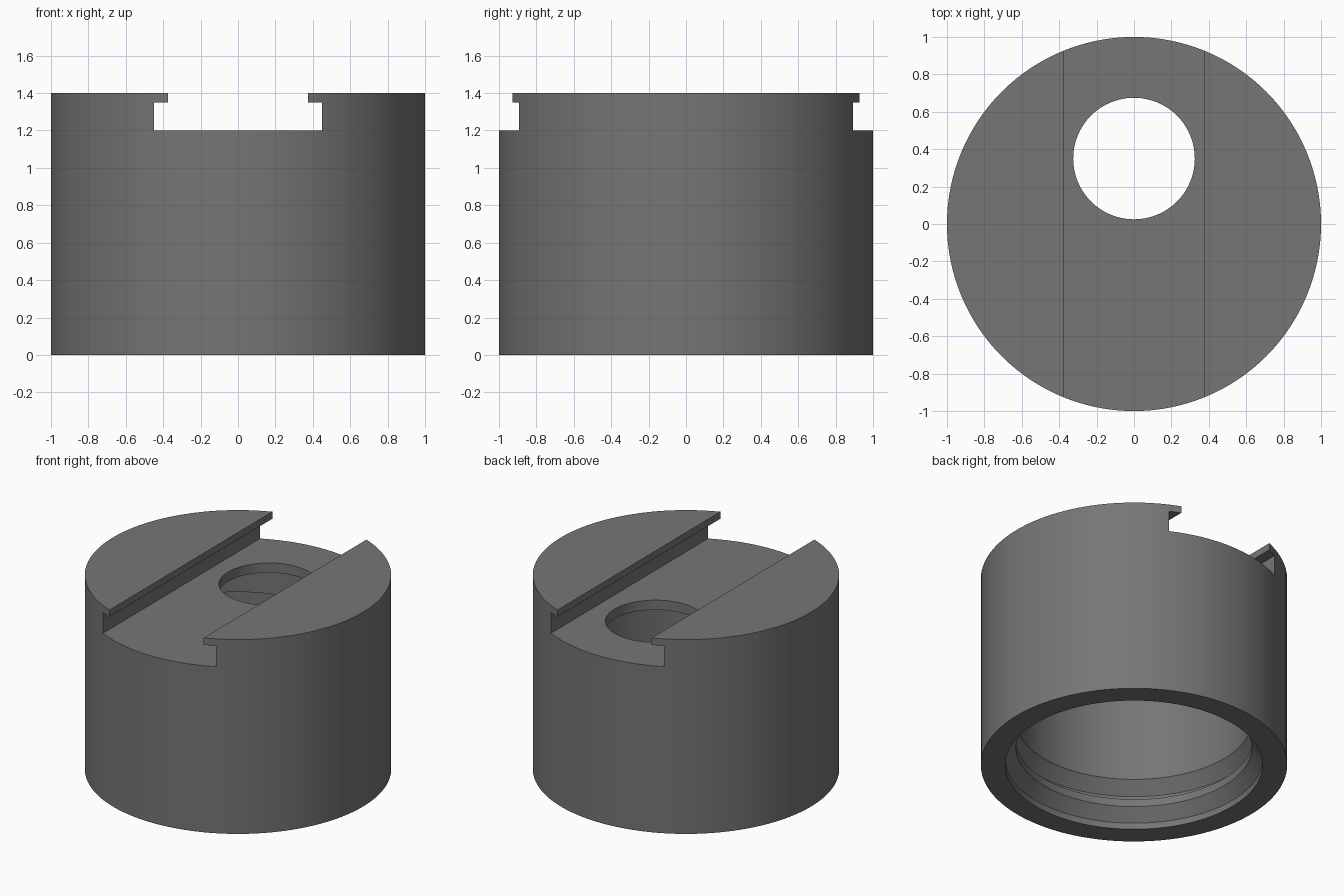
import bpy, bmesh, math
from mathutils import Matrix

if "Cube" in bpy.data.objects:
    bpy.data.objects.remove(bpy.data.objects["Cube"])

SEGMENTS = 128

grey = bpy.data.materials.new("dark grey")
grey.diffuse_color = (0.18, 0.18, 0.18, 1)
grey.use_nodes = True
grey.node_tree.nodes["Principled BSDF"].inputs["Base Color"].default_value = grey.diffuse_color


def make_object(name, bm):
    bmesh.ops.recalc_face_normals(bm, faces=bm.faces)
    mesh = bpy.data.meshes.new(name)
    bm.to_mesh(mesh)
    bm.free()
    mesh.materials.append(grey)
    obj = bpy.data.objects.new(name, mesh)
    bpy.context.collection.objects.link(obj)
    return obj


def lathe(name, profile):
    """Spin a profile of (radius, z) points that starts and ends on the axis."""
    bm = bmesh.new()
    verts = [bm.verts.new((r, 0, z)) for r, z in profile]
    edges = [bm.edges.new(pair) for pair in zip(verts, verts[1:])]
    bmesh.ops.spin(bm, geom=verts + edges, cent=(0, 0, 0), axis=(0, 0, 1),
                   angle=2 * math.pi, steps=SEGMENTS)
    bmesh.ops.remove_doubles(bm, verts=bm.verts, dist=1e-4)
    return make_object(name, bm)


def cut(target, cutter):
    mod = target.modifiers.new("cut", 'BOOLEAN')
    mod.operation = 'DIFFERENCE'
    mod.solver = 'EXACT'
    mod.object = cutter
    bpy.context.view_layer.objects.active = target
    bpy.ops.object.modifier_apply(modifier=mod.name)
    bpy.data.objects.remove(cutter)


# Cap body: plain outer wall, threaded mouth, bore with a small shoulder
cap = lathe("cap_body", [
    (0, 1.40), (1, 1.40), (1, 0), (0.84, 0),
    (0.84, 0.045), (0.77, 0.13), (0.77, 0.185),    # lower thread ridge
    (0.84, 0.225), (0.84, 0.245), (0.77, 0.335),   # groove and upper ridge
    (0.77, 0.95), (0.70, 0.95), (0.70, 1.13), (0, 1.13)])

# T-shaped slot running front to back across the top
half = [(0.45, 1.20), (0.45, 1.35), (0.375, 1.35), (0.375, 1.5)]
outline = half + [(-x, z) for x, z in reversed(half)]
bm = bmesh.new()
face = bm.faces.new([bm.verts.new((x, -1.2, z)) for x, z in outline])
extruded = bmesh.ops.extrude_face_region(bm, geom=[face])["geom"]
bmesh.ops.translate(bm, vec=(0, 2.4, 0),
                    verts=[v for v in extruded if isinstance(v, bmesh.types.BMVert)])
cut(cap, make_object("slot_cutter", bm))

# Off-centre round hole through the slot floor
bm = bmesh.new()
bmesh.ops.create_cone(bm, cap_ends=True, segments=64, radius1=0.325, radius2=0.325,
                      depth=0.3, matrix=Matrix.Translation((0, 0.35, 1.17)))
cut(cap, make_object("hole_cutter", bm))

# Smooth round walls, crisp edges
bpy.ops.object.select_all(action='DESELECT')
cap.select_set(True)
bpy.context.view_layer.objects.active = cap
bpy.ops.object.shade_smooth_by_angle(angle=math.radians(25))
